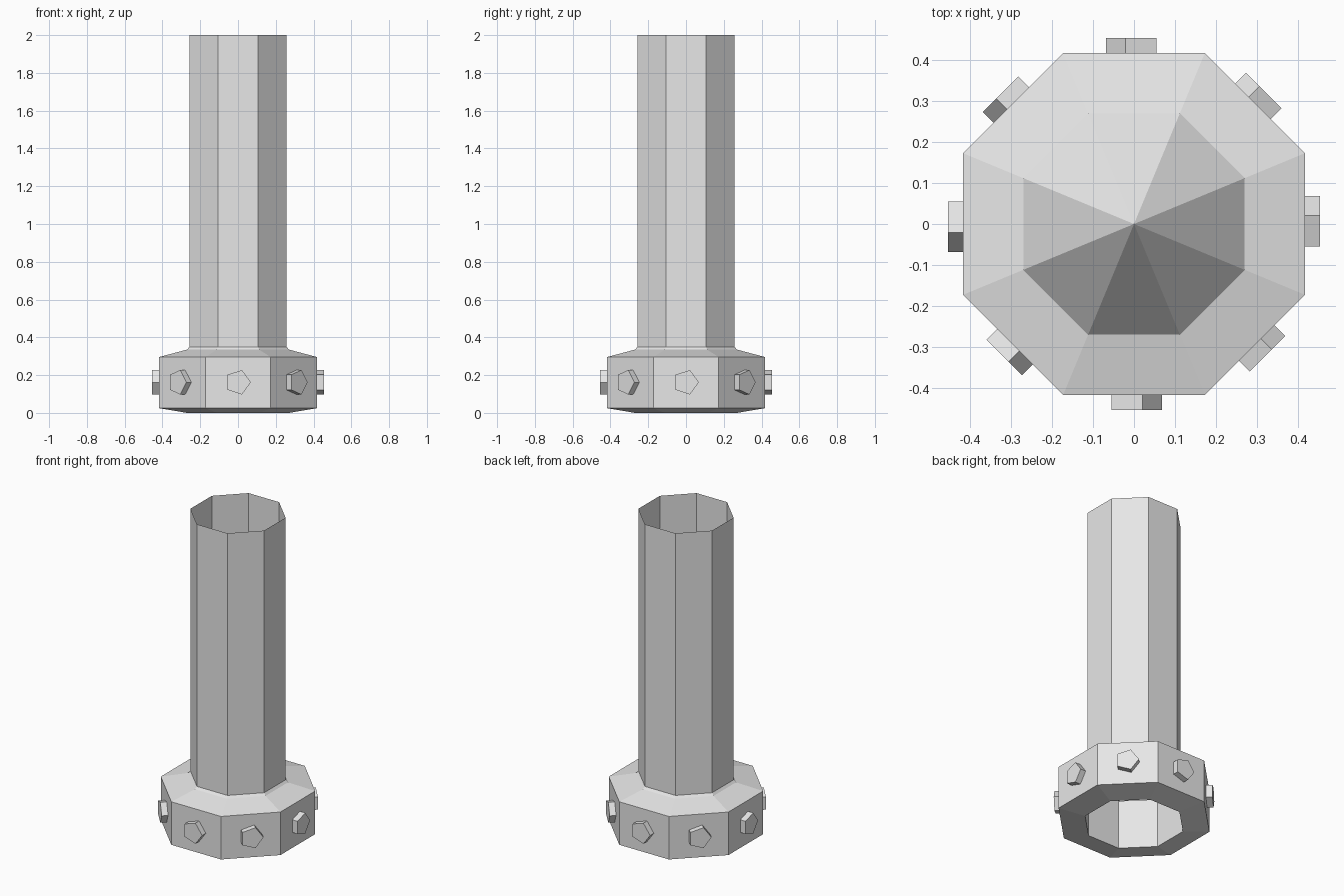
import bpy
import math
from mathutils import Matrix

SIDES = 8
APOTHEM = math.cos(math.pi / SIDES)

old = bpy.data.objects.get("Cube")
if old:
    bpy.data.objects.remove(old, do_unlink=True)

grey = bpy.data.materials.new("light_grey")
grey.use_nodes = True
colour = (0.8, 0.8, 0.8, 1)
grey.diffuse_color = colour
grey.node_tree.nodes["Principled BSDF"].inputs["Base Color"].default_value = colour


def add_object(name, verts, faces):
    mesh = bpy.data.meshes.new(name)
    mesh.from_pydata(verts, [], faces)
    mesh.materials.append(grey)
    obj = bpy.data.objects.new(name, mesh)
    bpy.context.collection.objects.link(obj)
    return obj


def octagon(flat, z):
    """Ring of points with flat sides facing the axes."""
    r = flat / APOTHEM
    turns = [(i + 0.5) * math.tau / SIDES for i in range(SIDES)]
    return [(r * math.cos(a), r * math.sin(a), z) for a in turns]


def lathe(name, profile, closed=False):
    """Sweep (flat radius, height) points around the z axis."""
    verts = [p for flat, z in profile for p in octagon(flat, z)]
    n = len(profile)
    faces = []
    for j in range(n if closed else n - 1):
        a, b = j * SIDES, (j + 1) % n * SIDES
        for i in range(SIDES):
            k = (i + 1) % SIDES
            faces.append((a + i, a + k, b + k, b + i))
    return add_object(name, verts, faces)


# Open thin-walled tube
lathe("tube", [(0.257, 0.30), (0.257, 2.0)])

# Ring-shaped collar with sloping top and bottom
lathe("collar", [(0.27, 0.0), (0.417, 0.025), (0.417, 0.296), (0.27, 0.335)],
      closed=True)

# Pointed cap inside the tube
cap = octagon(0.27, 0.335) + [(0, 0, 0.635)]
add_object("inner_cone", cap,
           [(i, (i + 1) % SIDES, SIDES) for i in range(SIDES)])

# Five-sided bolts, one on each collar face
for n in range(SIDES):
    bpy.ops.mesh.primitive_cylinder_add(vertices=5, radius=0.068, depth=0.08)
    bolt = bpy.context.object
    bolt.name = f"bolt_{n + 1}"
    # Point one corner sideways, then lay the bolt on the front face
    bolt.data.transform(Matrix.Rotation(math.radians(-90), 4, "Z"))
    bolt.data.transform(Matrix.Rotation(math.radians(90), 4, "X"))
    bolt.data.transform(Matrix.Translation((0, -0.414, 0.162)))
    bolt.data.transform(Matrix.Rotation(n * math.tau / SIDES, 4, "Z"))
    bolt.data.materials.append(grey)
